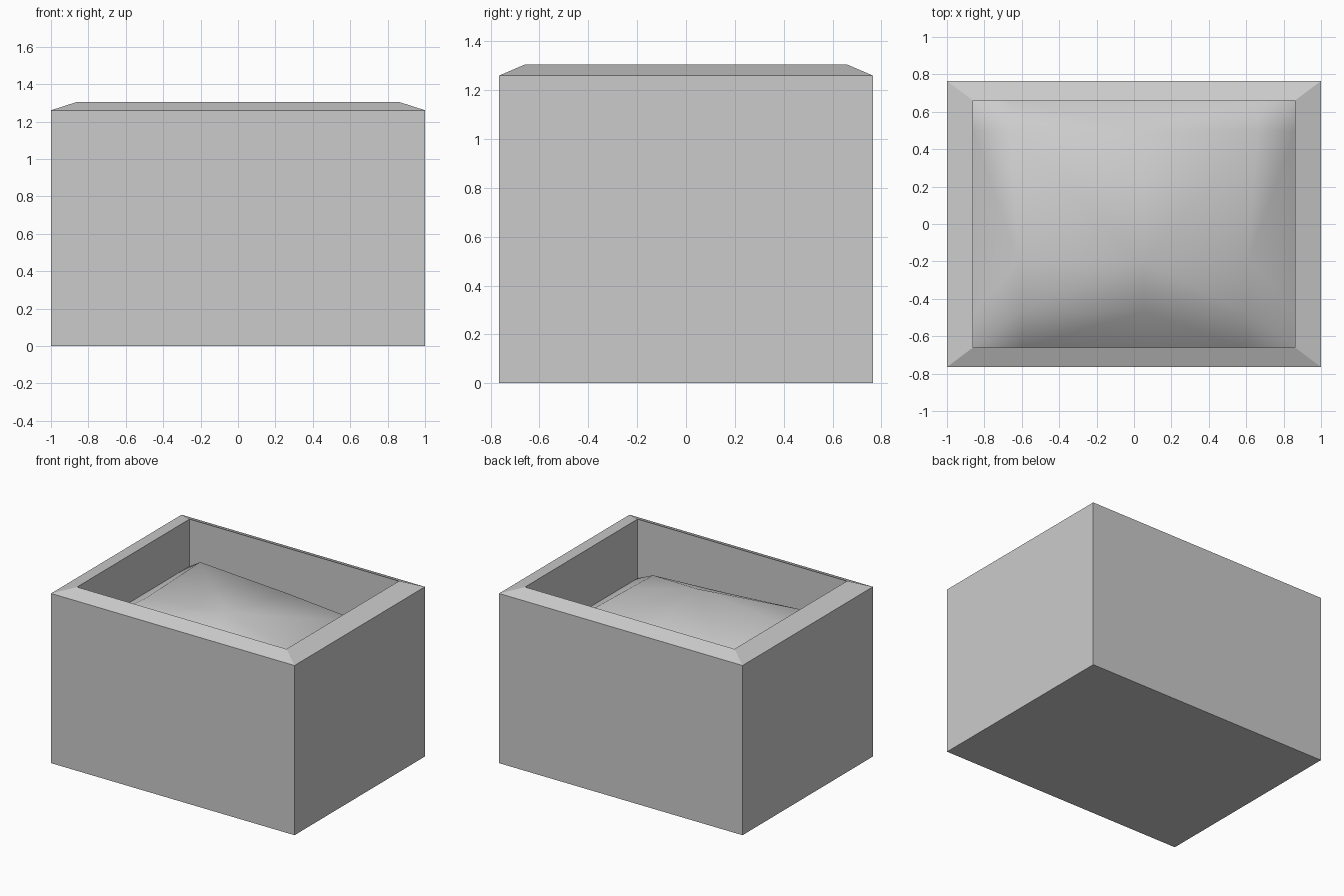
import bpy
import bmesh

cube = bpy.data.objects.get("Cube")
if cube:
    bpy.data.objects.remove(cube, do_unlink=True)

grey = bpy.data.materials.new("plain grey")
grey.use_nodes = True
colour = (0.6, 0.6, 0.6, 1)
grey.diffuse_color = colour
grey.node_tree.nodes["Principled BSDF"].inputs["Base Color"].default_value = colour


def add_object(name, bm):
    bmesh.ops.recalc_face_normals(bm, faces=bm.faces)
    mesh = bpy.data.meshes.new(name)
    bm.to_mesh(mesh)
    bm.free()
    mesh.materials.append(grey)
    obj = bpy.data.objects.new(name, mesh)
    bpy.context.collection.objects.link(obj)
    return obj


def smooth(obj, angle):
    bpy.ops.object.select_all(action="DESELECT")
    obj.select_set(True)
    bpy.context.view_layer.objects.active = obj
    bpy.ops.object.shade_smooth_by_angle(angle=angle)


IN_X, IN_Y = 0.86, 0.66

# Planter box: rectangular rings from the base, over the sloped rim, to the inner floor
bm = bmesh.new()
rings = []
for hx, hy, z in ((1, 0.765, 0), (1, 0.765, 1.26), (IN_X, IN_Y, 1.305), (IN_X, IN_Y, 0.8)):
    rings.append([bm.verts.new((sx * hx, sy * hy, z))
                  for sx, sy in ((-1, -1), (1, -1), (1, 1), (-1, 1))])
for low, high in zip(rings, rings[1:]):
    for i in range(4):
        j = (i + 1) % 4
        bm.faces.new((low[i], low[j], high[j], high[i]))
bm.faces.new(rings[0])
bm.faces.new(rings[-1])
smooth(add_object("planter_box", bm), 0.5)

# Soil mound: banked edges around an uneven, tilted top
rows = [
    (-0.47, (-0.60, 0.05, 0.60), (1.10, 1.057, 1.03)),
    (-0.20, (-0.62, 0.05, 0.61), (1.11, 1.18, 1.03)),
    (0.50, (-0.66, 0.05, 0.66), (1.10, 1.06, 1.01)),
]


def edge_height(x):
    return 0.91 - 0.052 * x


def edge_row(y, xs):
    return [(x, y, edge_height(x)) for x in (-IN_X, *xs, IN_X)]


points = [edge_row(-IN_Y, rows[0][1])]
for y, xs, heights in rows:
    points.append([(-IN_X, y, edge_height(-IN_X)),
                   *[(x, y, z) for x, z in zip(xs, heights)],
                   (IN_X, y, edge_height(IN_X))])
points.append(edge_row(IN_Y, rows[-1][1]))

bm = bmesh.new()
grid = [[bm.verts.new(p) for p in row] for row in points]
last = len(grid) - 2
for j in range(last + 1):
    for i in range(last + 1):
        a, b, c, d = grid[j][i], grid[j][i + 1], grid[j + 1][i + 1], grid[j + 1][i]
        # Split each cell so that the hips run from the box corners to the top
        if (i < 2) == (j < 2):
            bm.faces.new((a, b, c))
            bm.faces.new((a, c, d))
        else:
            bm.faces.new((a, b, d))
            bm.faces.new((b, c, d))
soil = add_object("soil_mound", bm)
if sum(p.normal.z for p in soil.data.polygons) < 0:
    soil.data.flip_normals()
smooth(soil, 1.2)
